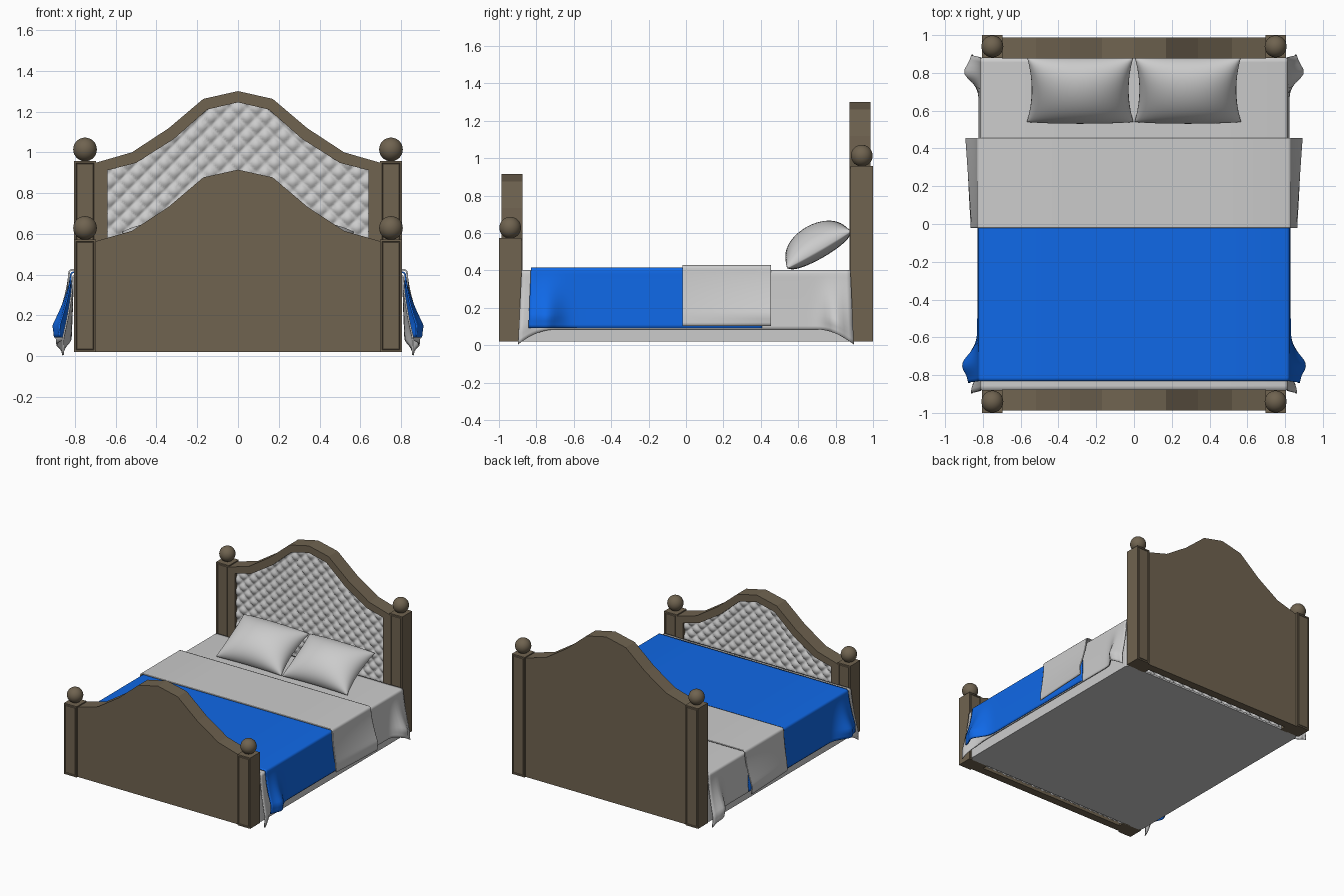
import bpy, bmesh, math
from mathutils import Matrix, Vector

if "Cube" in bpy.data.objects:
    bpy.data.objects.remove(bpy.data.objects["Cube"])


def material(name, rgb):
    m = bpy.data.materials.new(name)
    m.diffuse_color = (*rgb, 1)
    m.use_nodes = True
    m.node_tree.nodes["Principled BSDF"].inputs["Base Color"].default_value = m.diffuse_color
    return m


WOOD = material("wood", (0.16, 0.125, 0.08))
BLUE = material("blue_cloth", (0.005, 0.14, 0.8))


def finish(name, bm, mat=None, smooth=False, recalc=True):
    if recalc:
        bmesh.ops.recalc_face_normals(bm, faces=bm.faces[:])
    for f in bm.faces:
        f.smooth = smooth
    me = bpy.data.meshes.new(name)
    bm.to_mesh(me)
    bm.free()
    ob = bpy.data.objects.new(name, me)
    bpy.context.collection.objects.link(ob)
    if mat:
        me.materials.append(mat)
    return ob


def box(bm, x0, x1, y0, y1, z0, z1):
    m = Matrix.Translation(((x0 + x1) / 2, (y0 + y1) / 2, (z0 + z1) / 2))
    m = m @ Matrix.Diagonal((x1 - x0, y1 - y0, z1 - z0, 1))
    return bmesh.ops.create_cube(bm, size=1, matrix=m)


def grid(bm, rows):
    """Skin a list of equal-length point rows with quads."""
    vs = [[bm.verts.new(p) for p in r] for r in rows]
    for a, b in zip(vs, vs[1:]):
        for i in range(len(a) - 1):
            bm.faces.new((a[i], a[i + 1], b[i + 1], b[i]))


def strip(name, outer, inner, y0, y1):
    """Solid strip between two x-z outlines."""
    bm = bmesh.new()
    grid(bm, [[(x, y0, z) for x, z in outer], [(x, y0, z) for x, z in inner]])
    r = bmesh.ops.extrude_face_region(bm, geom=bm.faces[:])
    moved = [v for v in r["geom"] if isinstance(v, bmesh.types.BMVert)]
    bmesh.ops.translate(bm, verts=moved, vec=(0, y1 - y0, 0))
    return finish(name, bm, WOOD)


def both_sides(half):
    return [(-x, z) for x, z in reversed(half) if x > 0] + half


def interp(pts, x):
    for (xa, za), (xb, zb) in zip(pts, pts[1:]):
        if x <= xb + 1e-6:
            return za + (zb - za) * (x - xa) / (xb - xa)
    return pts[-1][1]


ARCH = [(0, 1.30), (0.17, 1.262), (0.34, 1.118), (0.52, 1.0), (0.70, 0.948)]
INNER = [(0, 1.245), (0.15, 1.21), (0.315, 1.065), (0.50, 0.948), (0.64, 0.912)]
FLOOR = 0.02


def end_board(name, s, drop):
    """Arched board: s=1 at the head, s=-1 at the foot."""
    arch = both_sides([(x, z - drop) for x, z in ARCH])
    inner = both_sides([(x, z - drop) for x, z in INNER])
    strip(name + "_back", arch, [(x, FLOOR) for x, _ in arch], s * 0.925, s * 0.987)
    strip(name + "_frame", [(-0.70, FLOOR)] + arch + [(0.70, FLOOR)],
          [(-0.64, FLOOR)] + inner + [(0.64, FLOOR)], s * 0.875, s * 0.925)

    # tufted padding on the face towards the mattress
    bm, nx, nz, pitch, rows = bmesh.new(), 140, 110, 0.09, []
    for j in range(nz + 1):
        row = []
        for i in range(nx + 1):
            x = -0.64 + 1.28 * i / nx
            z = FLOOR + (interp(inner, x) - FLOOR) * j / nz
            a, b = math.pi * (x + z) / pitch, math.pi * (x - z) / pitch
            puff = abs(math.sin(a) * math.sin(b)) ** 0.6
            row.append((x, s * (0.905 - 0.02 * puff), z))
        rows.append(row)
    grid(bm, rows if s > 0 else rows[::-1])
    finish(name + "_padding", bm, None, True, recalc=False)

    # corner posts with raised panels and ball finials
    top = 0.958 - drop
    for side, sx in (("left", -1), ("right", 1)):
        bm = bmesh.new()
        ys = sorted((s * 0.88, s * 1.0))
        xs = sorted((sx * 0.695, sx * 0.805))
        box(bm, *xs, *ys, FLOOR, top)
        bm.normal_update()
        faces = [f for f in bm.faces if abs(f.normal.y) > 0.9]
        bmesh.ops.inset_individual(bm, faces=faces, thickness=0.014)
        bmesh.ops.inset_individual(bm, faces=faces, thickness=0.004, depth=-0.006)
        bmesh.ops.inset_individual(bm, faces=faces, thickness=0.004, depth=0.006)
        finish(f"{name}_{side}_post", bm, WOOD)
        bm = bmesh.new()
        bmesh.ops.create_uvsphere(bm, u_segments=32, v_segments=16, radius=0.058,
                                  matrix=Matrix.Translation((sx * 0.75, s * 0.94, top + 0.056)))
        finish(f"{name}_{side}_finial", bm, WOOD, True)


end_board("headboard", 1, 0)
end_board("footboard", -1, 0.385)

# mattress and base
bm = bmesh.new()
box(bm, -0.80, 0.80, -0.882, 0.882, FLOOR, 0.39)
bmesh.ops.bevel(bm, geom=[e for e in bm.edges if abs(e.verts[0].co.z - e.verts[1].co.z) > 0.1],
                offset=0.03, segments=3, affect='EDGES', profile=0.5)
finish("mattress", bm)


def drape(name, y0, y1, hx, top, bottom, flare, splay=0, mat=None):
    """Cloth over the bed; flare(y) pushes the hanging sides outward."""
    bm, rows, n, m, r = bmesh.new(), [], 72, 16, 0.018
    for k in range(n + 1):
        y = y0 + (y1 - y0) * k / n
        half = [(0, y, top), (hx / 2, y, top)]
        for a in range(0, 91, 30):
            t = math.radians(a)
            half.append((hx - r + r * math.sin(t), y, top - r + r * math.cos(t)))
        zb, f = bottom(y), flare(y)
        for i in range(1, m + 1):
            t = i / m
            push = f * (t ** 1.5 - 0.35 * max(0, t - 0.8) / 0.2 * min(1, f / 0.08))
            half.append((hx + push, y * (1 + splay * t), top - r + (zb - top + r) * t))
        rows.append([(-p[0], p[1], p[2]) for p in half[:0:-1]] + half)
    grid(bm, rows)
    ob = finish(name, bm, mat, True, recalc=False)
    s = ob.modifiers.new("thickness", "SOLIDIFY")
    s.thickness, s.offset = 0.008, -1
    bpy.ops.object.select_all(action='DESELECT')
    ob.select_set(True)
    bpy.context.view_layer.objects.active = ob
    bpy.ops.object.shade_smooth_by_angle(angle=math.radians(40))


def bump(y, c, w):
    return math.exp(-((y - c) / w) ** 2)


# bottom sheet, bunched at the corners
drape("sheet", -0.88, 0.88, 0.814, 0.402,
      lambda y: 0.085 - 0.08 * max(0, (abs(y) - 0.68) / 0.2) ** 2,
      lambda y: 0.01 + 0.11 * bump(y, 0.79, 0.06) + 0.045 * bump(y, 0.88, 0.05)
      + 0.06 * bump(y, -0.88, 0.08), 0.02)
# blue blanket
drape("blanket", -0.83, 0.40, 0.824, 0.416, lambda y: 0.092,
      lambda y: 0.006 + 0.115 * bump(y, -0.74, 0.08) + 0.04 * bump(y, -0.84, 0.04), 0.015, BLUE)
# folded-back top sheet
drape("folded_sheet", -0.02, 0.455, 0.832, 0.428, lambda y: 0.103,
      lambda y: 0.04 + 0.045 * max(0, y) / 0.45)

# pillows leaning on the headboard
N = 28
tilt = Matrix.Rotation(math.radians(30), 4, 'X')
for side, cx in (("left", -0.285), ("right", 0.285)):
    bm = bmesh.new()
    for height in (0.14, -0.045):
        rows = []
        for j in range(N + 1):
            v = math.sin(math.pi * (j / N - 0.5))
            row = []
            for i in range(N + 1):
                u = math.sin(math.pi * (i / N - 0.5))
                w = max(0, (1 - u * u) * (1 - v * v)) ** 0.45
                p = Vector((u * 0.282 * (1 - 0.09 * (1 - v * v)),
                            v * 0.198 * (1 - 0.04 * (1 - u * u)), height * w))
                row.append(tilt @ p + Vector((cx, 0.712, 0.51)))
            rows.append(row)
        grid(bm, rows)
    bmesh.ops.remove_doubles(bm, verts=bm.verts[:], dist=0.0004)
    finish(side + "_pillow", bm, None, True)
